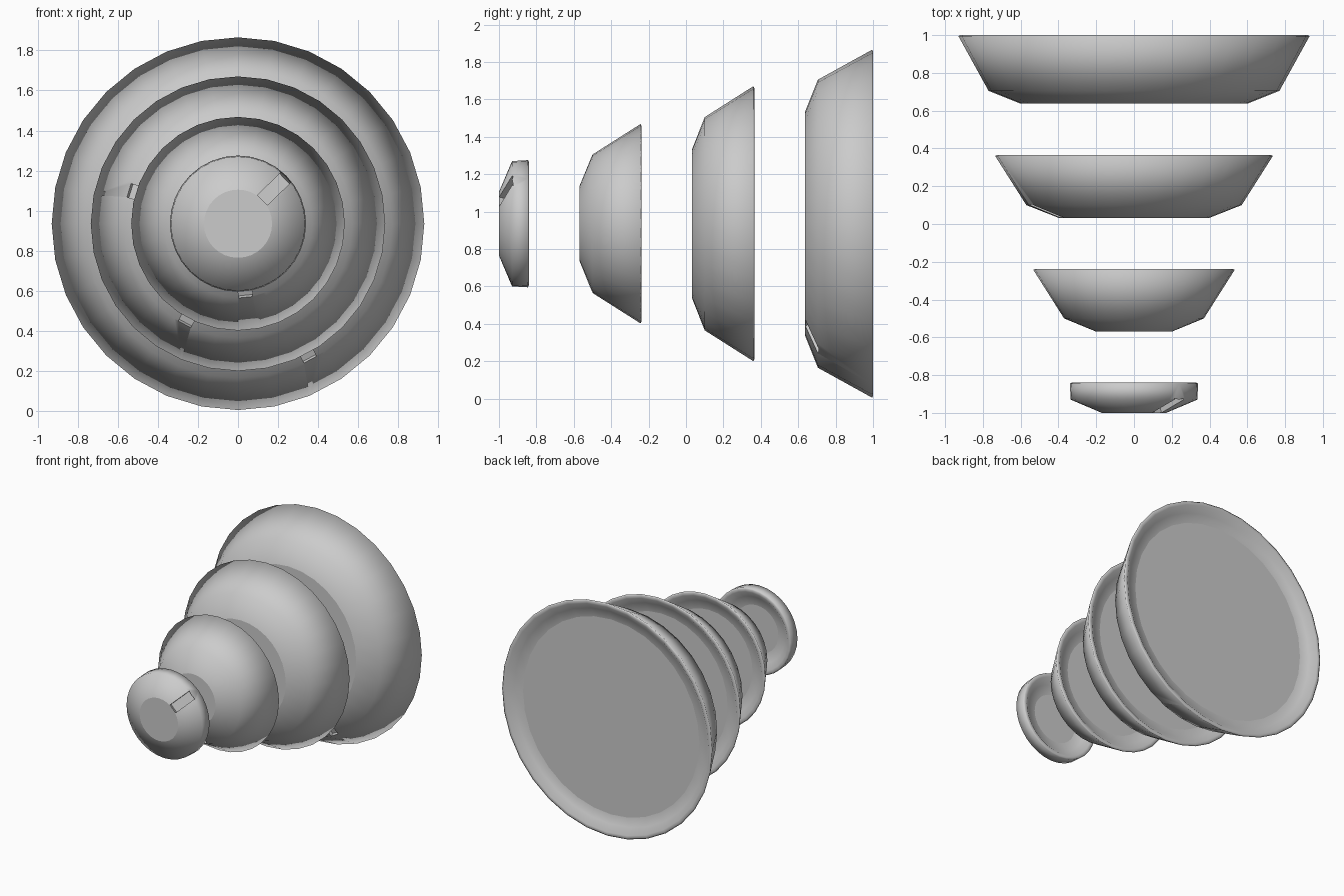
import bpy, bmesh, math
from mathutils import Matrix, Vector

if "Cube" in bpy.data.objects:
    bpy.data.objects.remove(bpy.data.objects["Cube"])

SEG = 32
CZ = 0.935


def lathe(name, profile):
    """Revolve (radius, y) points around the y axis and cap both ends."""
    bm = bmesh.new()
    rings = []
    for r, y in profile:
        rings.append([bm.verts.new((r * math.sin(2 * math.pi * i / SEG), y,
                                    CZ + r * math.cos(2 * math.pi * i / SEG)))
                      for i in range(SEG)])
    for a, b in zip(rings, rings[1:]):
        for i in range(SEG):
            j = (i + 1) % SEG
            bm.faces.new((a[i], a[j], b[j], b[i]))
    caps = [bm.faces.new(rings[0]), bm.faces.new(rings[-1])]
    bmesh.ops.recalc_face_normals(bm, faces=bm.faces)
    for f in bm.faces:
        f.smooth = f not in caps
    for f in caps:
        for e in f.edges:
            e.smooth = False
    me = bpy.data.meshes.new(name)
    bm.to_mesh(me)
    bm.free()
    ob = bpy.data.objects.new(name, me)
    bpy.context.collection.objects.link(ob)
    return ob


def cut_notch(ob, angle, p0, p1, width=0.07, depth=0.03):
    """Shallow groove running up the front bevel, from p0 to p1 (radius, y)."""
    a = math.radians(angle)
    radial = Vector((math.cos(a), 0, math.sin(a)))
    axis = Vector((0, 1, 0))
    start, end = [radial * r + axis * y + Vector((0, 0, CZ)) for r, y in (p0, p1)]
    along = (end - start).normalized()
    side = radial.cross(axis).normalized()
    normal = along.cross(side)
    rot = Matrix((along, side, normal)).transposed().to_4x4()
    bm = bmesh.new()
    bmesh.ops.create_cube(bm, size=1, matrix=Matrix.Translation((start + end) / 2) @ rot @
                          Matrix.Diagonal(((end - start).length, width, 2 * depth, 1)))
    bmesh.ops.recalc_face_normals(bm, faces=bm.faces)
    me = bpy.data.meshes.new("notch_cutter")
    bm.to_mesh(me)
    bm.free()
    cutter = bpy.data.objects.new("notch_cutter", me)
    bpy.context.collection.objects.link(cutter)
    cutter.hide_render = True
    cutter.hide_viewport = True
    mod = ob.modifiers.new("notch", 'BOOLEAN')
    mod.object = cutter
    mod.operation = 'DIFFERENCE'
    mod.solver = 'EXACT'


# name, front radius/y, shoulder radius/y, rim radius/y, notch angles
tiers = [
    ("small_knob", (0.17, -1.0), (0.335, -0.93), (0.34, -0.84), [44]),
    ("small_bowl", (0.20, -0.57), (0.37, -0.50), (0.533, -0.238), [-84]),
    ("medium_bowl", (0.40, 0.033), (0.57, 0.10), (0.735, 0.365), [163, -118]),
    ("large_bowl", (0.60, 0.637), (0.77, 0.705), (0.93, 1.0), [-62]),
]

for name, front, shoulder, rim, notches in tiers:
    R, Y = rim
    # outer shell, thin lip, then a shallow dish in the back
    profile = [front, shoulder, (R, Y - 0.005), (R - 0.01, Y),
               (R - 0.03, Y), (R - 0.08, Y - 0.04), (R - 0.15, Y - 0.055)]
    part = lathe(name, profile)
    for ang in notches:
        cut_notch(part, ang, front, shoulder)
